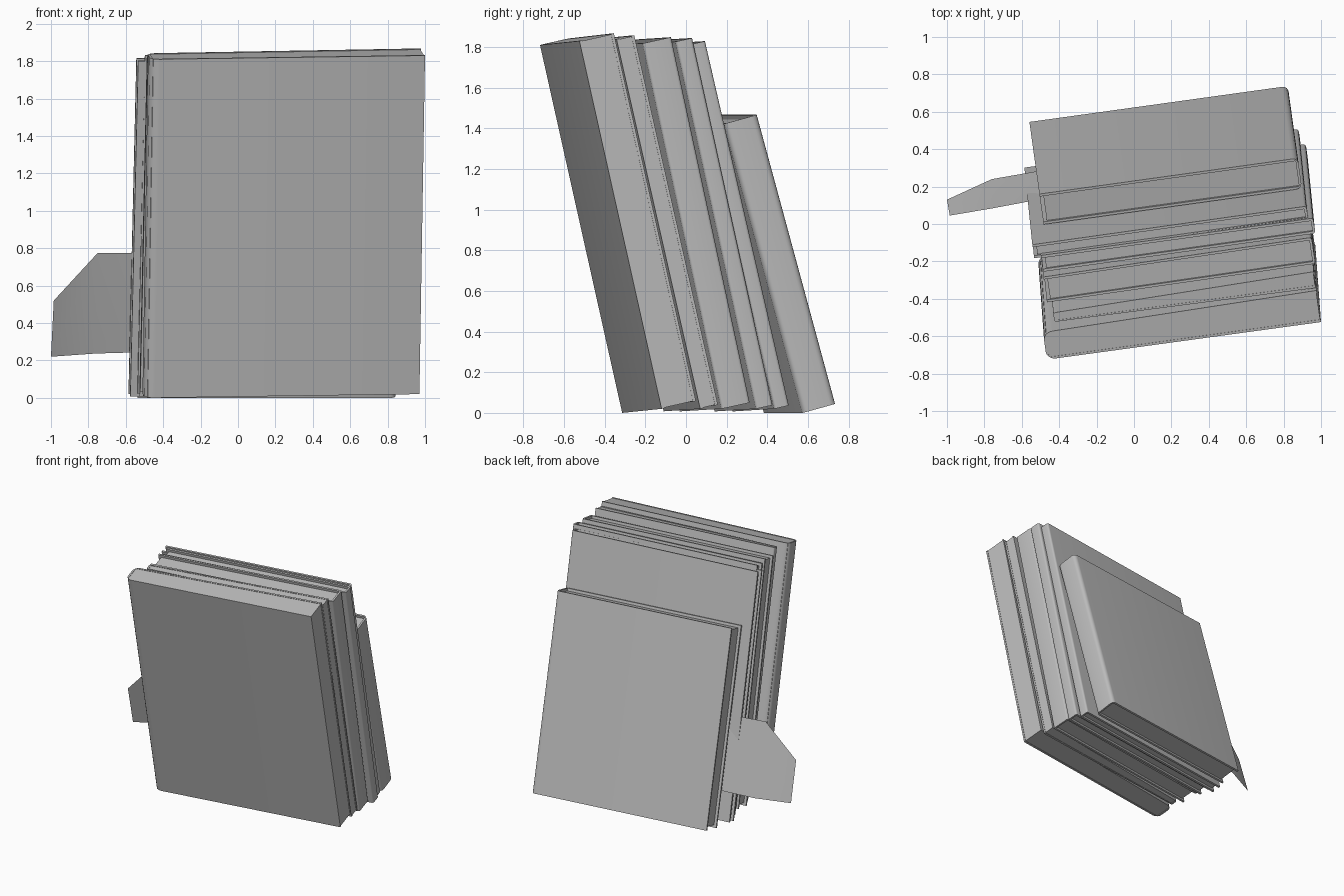
import bpy, bmesh
from math import radians, cos, sin, pi
from mathutils import Euler, Matrix, Vector

cube = bpy.data.objects.get("Cube")
if cube:
    bpy.data.objects.remove(cube)

grey = bpy.data.materials.new("plain_grey")
grey.use_nodes = True
colour = (0.5, 0.5, 0.5, 1)
grey.diffuse_color = colour
grey.node_tree.nodes["Principled BSDF"].inputs["Base Color"].default_value = colour


def finish(name, bm, matrix):
    bmesh.ops.recalc_face_normals(bm, faces=bm.faces)
    mesh = bpy.data.meshes.new(name)
    bm.to_mesh(mesh)
    bm.free()
    mesh.transform(matrix)
    mesh.materials.append(grey)
    ob = bpy.data.objects.new(name, mesh)
    bpy.context.collection.objects.link(ob)
    bpy.ops.object.select_all(action='DESELECT')
    ob.select_set(True)
    bpy.context.view_layer.objects.active = ob
    bpy.ops.object.shade_smooth_by_angle(angle=radians(30))
    return ob


def prism(name, profile, low, high, matrix):
    bm = bmesh.new()
    face = bm.faces.new([bm.verts.new((x, y, low)) for x, y in profile])
    result = bmesh.ops.extrude_face_region(bm, geom=[face])
    top = [v for v in result["geom"] if isinstance(v, bmesh.types.BMVert)]
    bmesh.ops.translate(bm, verts=top, vec=(0, 0, high - low))
    return finish(name, bm, matrix)


def corner(cx, cy, r, start):
    steps = 4
    return [(cx + r * cos(start + pi / 2 * i / steps),
             cy + r * sin(start + pi / 2 * i / steps)) for i in range(steps + 1)]


# A leaning book: wrapped cover plus a recessed block of pages
def book(name, corner_at, length, thick, end_thick, height, lean, yaw, roll,
         spine_left=False, radius=0.015, recess=0.02):
    c = 0.014
    cover = [(-length, 0)]
    cover += corner(-radius, radius, radius, -pi / 2)
    cover += corner(-radius, thick - radius, radius, 0)
    cover += [(-length, thick), (-length, thick - c), (-c, thick - c), (-c, c), (-length, c)]
    edge = recess - length
    pages = [(edge, c), (-c, c), (-c, thick - c), (edge, thick - c)]

    def place(points):
        out = []
        for x, y in points:
            if spine_left:
                x = -length - x
            out.append((x, y * (1 + (end_thick / thick - 1) * -x / length)))
        return out

    turn = Euler((radians(lean), radians(roll), radians(yaw))).to_matrix().to_4x4()
    matrix = Matrix.Translation(Vector(corner_at)) @ turn
    prism(name + "_cover", place(cover), 0, height, matrix)
    prism(name + "_pages", place(pages), recess, height - recess, matrix)


book("front_book", (0.97, -0.12, 0.02), 1.48, 0.175, 0.15, 1.855, 12.6, 7.8, -0.8,
     spine_left=True, radius=0.05, recess=0.003)
book("thin_book", (0.935, 0.07, 0.02), 1.41, 0.09, 0.05, 1.865, 12.8, 7.4, -0.5,
     spine_left=True, recess=0.003)
book("third_book", (0.93, 0.175, 0.02), 1.45, 0.145, 0.14, 1.84, 12.2, 8.2, -0.5)
book("fourth_book", (0.93, 0.345, 0.02), 1.47, 0.085, 0.09, 1.85, 12.4, 8, -0.5)
book("fifth_book", (0.89, 0.435, 0.02), 1.48, 0.075, 0.075, 1.84, 13, 8, -0.5)
book("short_back_book", (0.845, 0.575, 0), 1.395, 0.17, 0.17, 1.475, 15.3, 7.9, 0,
     radius=0.03)

# Paper slip sticking out between the last two books
bm = bmesh.new()
low = [(-1, 0.13, 0.22), (-0.76, 0.24, 0.237), (-0.3, 0.32, 0.25)]
high = [(-0.985, 0.045, 0.52), (-0.75, 0.085, 0.775), (-0.3, 0.17, 0.775)]
bottom, top = [[bm.verts.new(p) for p in row] for row in (low, high)]
for i in range(2):
    bm.faces.new((bottom[i], bottom[i + 1], top[i + 1], top[i]))
bmesh.ops.solidify(bm, geom=bm.faces[:], thickness=0.006)
finish("paper_slip", bm, Matrix())
